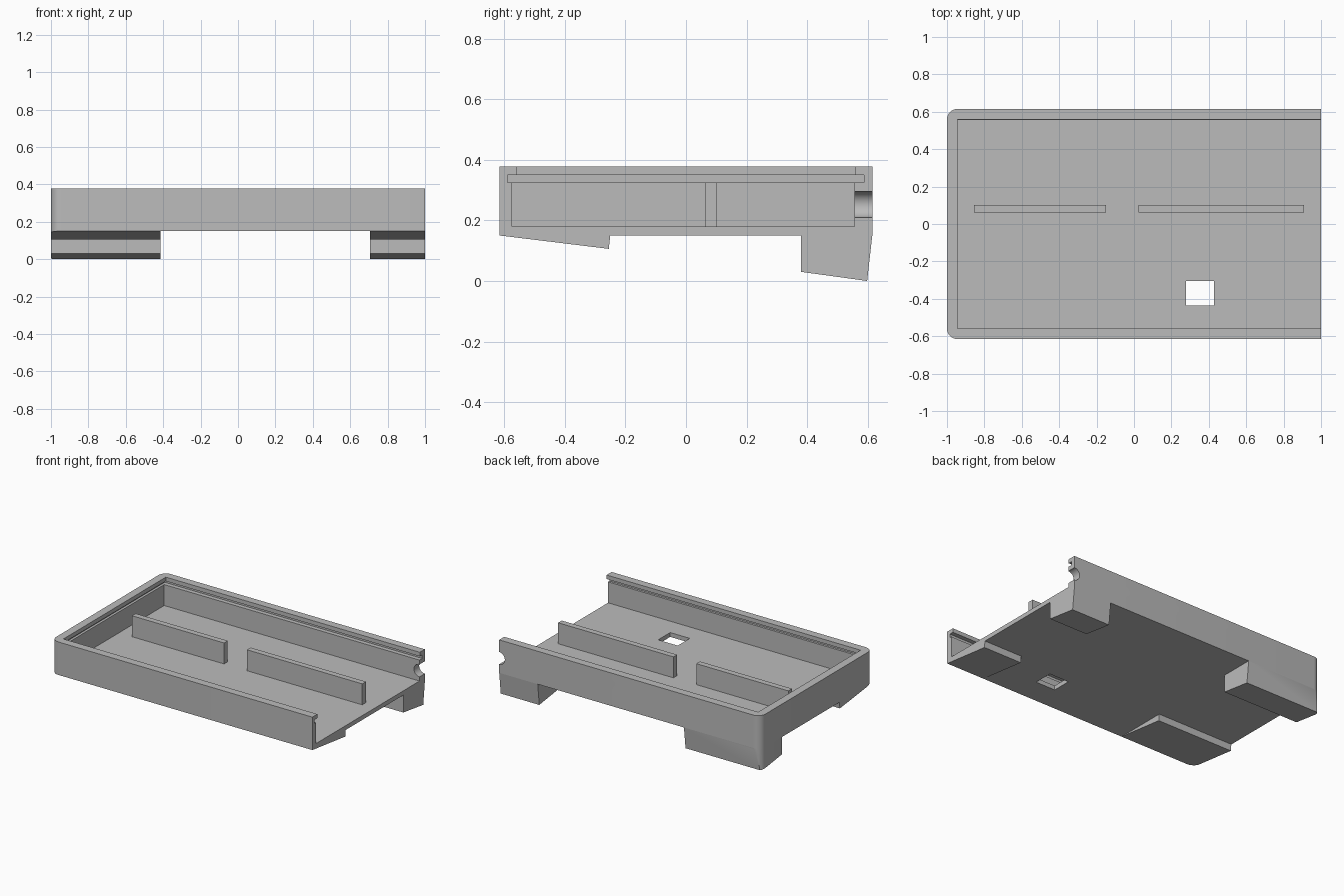
import bpy, bmesh, math
from mathutils import Vector

if "Cube" in bpy.data.objects:
    bpy.data.objects.remove(bpy.data.objects["Cube"])

grey = bpy.data.materials.new("plain grey")
grey.use_nodes = True
COLOUR = (0.5, 0.5, 0.5, 1)
grey.diffuse_color = COLOUR
grey.node_tree.nodes["Principled BSDF"].inputs["Base Color"].default_value = COLOUR


def prism(name, profile, axis, low, high):
    """Extrude a 2D profile along x, y or z between two positions."""
    place = {"x": lambda a, b, t: (t, a, b),
             "y": lambda a, b, t: (a, t, b),
             "z": lambda a, b, t: (a, b, t)}[axis]
    bm = bmesh.new()
    base = bm.faces.new([bm.verts.new(place(a, b, low)) for a, b in profile])
    grown = bmesh.ops.extrude_face_region(bm, geom=[base])["geom"]
    shift = Vector(place(0, 0, high - low))
    bmesh.ops.translate(bm, vec=shift,
                        verts=[g for g in grown if isinstance(g, bmesh.types.BMVert)])
    bmesh.ops.recalc_face_normals(bm, faces=bm.faces)
    mesh = bpy.data.meshes.new(name)
    bm.to_mesh(mesh)
    bm.free()
    mesh.materials.append(grey)
    obj = bpy.data.objects.new(name, mesh)
    bpy.context.collection.objects.link(obj)
    return obj


def box(name, x0, x1, y0, y1, z0, z1):
    return prism(name, [(x0, y0), (x1, y0), (x1, y1), (x0, y1)], "z", z0, z1)


def combine(obj, tool, operation):
    """Apply a boolean and throw the tool away."""
    mod = obj.modifiers.new("cut", "BOOLEAN")
    mod.operation, mod.solver, mod.object = operation, "EXACT", tool
    bpy.context.view_layer.update()
    graph = bpy.context.evaluated_depsgraph_get()
    result = bpy.data.meshes.new_from_object(obj.evaluated_get(graph))
    obj.modifiers.clear()
    obj.data = result
    bpy.data.objects.remove(tool)


def smooth(obj):
    bpy.ops.object.select_all(action="DESELECT")
    obj.select_set(True)
    bpy.context.view_layer.objects.active = obj
    bpy.ops.object.shade_smooth_by_angle(angle=math.radians(30))


# Outline: square at the open end, rounded at the closed end
W, R = 0.615, 0.055
outline = [(1, -W), (1, W)]
for side, start in ((1, 90), (-1, 180)):
    for i in range(9):
        a = math.radians(start + i * 90 / 8)
        outline.append((-1 + R + R * math.cos(a), side * (W - R) + R * math.sin(a)))

# Tray with cavity, slide groove, top opening, floor window and cable notch
tray = prism("tray", outline, "z", 0.15, 0.378)
combine(tray, box("cavity", -0.955, 1.1, -0.575, 0.557, 0.18, 0.33), "DIFFERENCE")
combine(tray, box("groove", -0.972, 1.1, -0.59, 0.587, 0.325, 0.35), "DIFFERENCE")
combine(tray, box("opening", -0.945, 1.1, -0.56, 0.56, 0.34, 0.5), "DIFFERENCE")
combine(tray, box("window", 0.277, 0.427, -0.437, -0.305, 0.1, 0.25), "DIFFERENCE")
circle = [(1 + 0.043 * math.cos(i * math.pi / 16), 0.252 + 0.043 * math.sin(i * math.pi / 16))
          for i in range(32)]
combine(tray, prism("notch", circle, "y", 0.5, 0.7), "DIFFERENCE")
smooth(tray)

# Divider ribs on the floor
for name, x0, x1 in (("right_rib", -0.855, -0.15), ("left_rib", 0.025, 0.908)):
    box(name, x0, x1, 0.062, 0.102, 0.175, 0.325)

# Sloped feet, trimmed to the rounded outline
front = [(-W, 0.15), (-0.255, 0.106), (-0.25, 0.15)]
back = [(0.38, 0.15), (0.38, 0.03), (0.598, 0.0), (W, 0.15)]
for side, x0, x1 in (("right", -1, -0.415), ("left", 0.705, 1)):
    for place, profile in (("front", front), ("back", back)):
        foot = prism(f"{place}_{side}_foot", profile, "x", x0, x1)
        if side == "right":
            combine(foot, prism("trim", outline, "z", -0.1, 0.3), "INTERSECT")
        smooth(foot)
